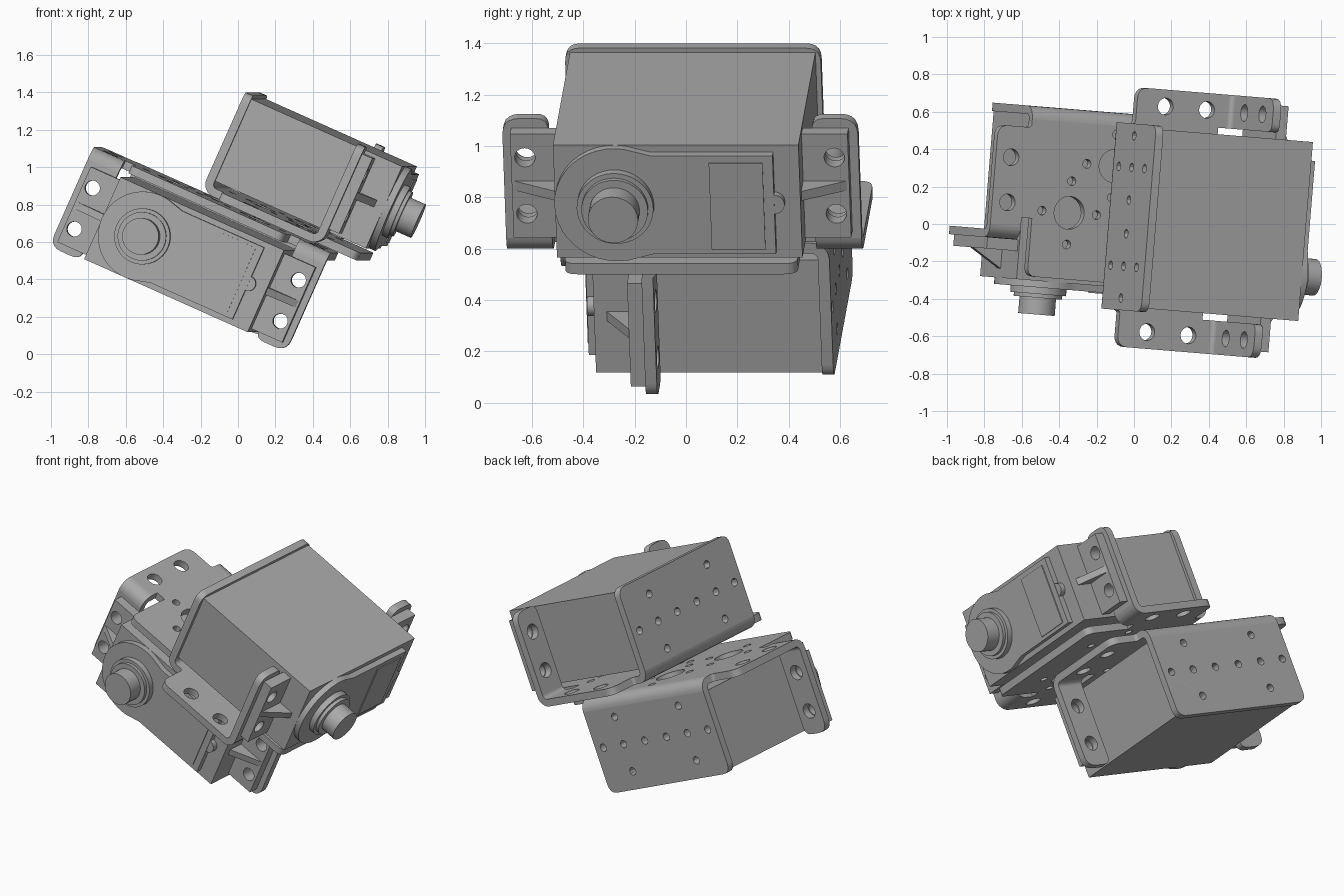
import bpy, bmesh, math
from mathutils import Matrix, Vector

cube = bpy.data.objects.get("Cube")
if cube:
    bpy.data.objects.remove(cube)

grey = bpy.data.materials.new("metal grey")
grey.use_nodes = True
grey.diffuse_color = (0.4, 0.4, 0.4, 1)
grey.node_tree.nodes["Principled BSDF"].inputs["Base Color"].default_value = (0.4, 0.4, 0.4, 1)

# Whole assembly is pitched and slightly turned
tilt = Matrix.Rotation(math.radians(-4.7), 4, 'Z') @ Matrix.Rotation(math.radians(24), 4, 'Y')


def frame(x_dir, d_dir, h_dir, origin):
    """Unit frame: long axis, shaft axis, height above the drilled plate."""
    m = Matrix((x_dir, d_dir, h_dir)).transposed().to_4x4()
    return tilt @ Matrix.Translation(origin) @ m


def circle(x, y, r, n=24):
    return [(x + r * math.cos(i * math.tau / n), y + r * math.sin(i * math.tau / n)) for i in range(n)]


def rounded(pts, seg=5):
    """Round each (x, y, radius) corner."""
    out = []
    for i, (x, y, r) in enumerate(pts):
        p = Vector((x, y))
        if not r:
            out.append((x, y))
            continue
        a = p + (Vector(pts[i - 1][:2]) - p).normalized() * r
        b = p + (Vector(pts[(i + 1) % len(pts)][:2]) - p).normalized() * r
        for k in range(seg + 1):
            t = k / seg
            out.append(tuple(a * (1 - t) ** 2 + p * 2 * t * (1 - t) + b * t * t))
    return out


def rect(x0, x1, y0, y1, r=0):
    return rounded([(x0, y0, r), (x1, y0, r), (x1, y1, r), (x0, y1, r)])


def mirrored(half):
    return half + [(-x, y, r) for x, y, r in reversed(half)]


def extrude(name, loops, lo, hi, axis, unit):
    """Fill the first loop, leave the others as holes, extrude from lo to hi."""
    cu = bpy.data.curves.new(name, 'CURVE')
    cu.dimensions, cu.fill_mode, cu.extrude = '2D', 'BOTH', (hi - lo) / 2
    for loop in loops:
        s = cu.splines.new('POLY')
        s.points.add(len(loop) - 1)
        s.use_cyclic_u = True
        for p, (x, y) in zip(s.points, loop):
            p.co = (x, y, 0, 1)
    tmp = bpy.data.objects.new("profile", cu)
    mesh = bpy.data.meshes.new_from_object(tmp)
    bpy.data.objects.remove(tmp)
    bpy.data.curves.remove(cu)
    mid = (lo + hi) / 2
    bm = bmesh.new()
    bm.from_mesh(mesh)
    bmesh.ops.remove_doubles(bm, verts=bm.verts, dist=0.0005)
    for v in bm.verts:
        a, b, c = v.co.x, v.co.y, v.co.z + mid
        v.co = unit @ Vector({'H': (a, b, c), 'D': (a, c, b), 'X': (c, a, b)}[axis])
    bmesh.ops.recalc_face_normals(bm, faces=bm.faces)
    for f in bm.faces:
        f.smooth = True
    bm.to_mesh(mesh)
    bm.free()
    mesh.set_sharp_from_angle(angle=math.radians(30))
    mesh.materials.clear()
    mesh.materials.append(grey)
    ob = bpy.data.objects.new(name, mesh)
    bpy.context.scene.collection.objects.link(ob)
    return ob


T = 0.045          # sheet thickness
BEND = 0.07        # outer bend radius
TOP = 0.58         # bracket height
EAR = 0.72         # outer face of the ears
MID = 0.32         # height of the servo centre line
SHAFT = -0.24      # shaft offset along the servo


def bend(name, d, side, x0, x1, unit):
    """Quarter-round sheet bend at depth d; side points into the sheet."""
    arc = [math.pi / 2 * k / 6 for k in range(7)]
    c = d + side * BEND
    ring = [(c - side * r * math.cos(a), BEND - r * math.sin(a))
            for r, seq in ((BEND, arc), (BEND - T, arc[::-1])) for a in seq]
    extrude(name, [ring], x0, x1, 'X', unit)


def bracket(tag, unit):
    # Drilled side plate with wings and a front tongue
    half = [(0.5, BEND, 0), (0.5, 0.115, 0.02), (0.695, 0.115, 0.06), (0.695, EAR - BEND, 0),
            (0.515, EAR - BEND, 0), (0.515, 0.6, 0), (0.455, 0.6, 0), (0.455, 0.91, 0.05)]
    holes = [circle(s * 0.605, d, 0.045) for s in (-1, 1) for d in (0.283, 0.525)]
    for x, d in ((SHAFT, 0.554), (0, 0.285), (-SHAFT, 0.554)):
        holes.append(circle(x, d, 0.088, 32))
        holes += [circle(x + dx, d + dd, 0.024, 12)
                  for dx, dd in ((0.16, 0), (-0.16, 0), (0, 0.17), (0, -0.17))]
    extrude(tag + "_side_plate", [rounded(mirrored(half))] + holes, 0, T, 'H', unit)
    # Back plate
    half = [(0.5, BEND, 0), (0.5, TOP, 0.06)]
    holes = [circle(s * x, 0.3, 0.024, 12) for s in (-1, 1) for x in (0.09, 0.265, 0.435)]
    holes += [circle(s * 0.265, 0.3 + h, 0.024, 12) for s in (-1, 1) for h in (-0.17, 0.17)]
    extrude(tag + "_back_plate", [rounded(mirrored(half))] + holes, 0, T, 'D', unit)
    bend(tag + "_back_bend", 0, 1, -0.5, 0.5, unit)
    # Mounting ears
    for s, side in ((-1, "right"), (1, "left")):
        ear = [(s * 0.515, BEND, 0), (s * 0.695, BEND, 0), (s * 0.695, TOP, 0.07), (s * 0.515, TOP, 0.05)]
        holes = [circle(s * 0.605, MID + h, 0.045) for h in (-0.12, 0.12)]
        extrude(f"{tag}_{side}_ear", [rounded(ear)] + holes, EAR - T, EAR, 'D', unit)
        bend(f"{tag}_{side}_ear_bend", EAR, -1, *sorted((s * 0.515, s * 0.695)), unit)


def servo(tag, unit):
    lo, hi = MID - 0.24, MID + 0.24
    extrude(tag + "_servo_body", [rect(-0.48, 0.48, lo, hi)], T, 0.93, 'D', unit)
    # Gear cover: round around the shaft, square at the far end
    n = 24
    cover = [(0.38, lo + 0.03), (0.38, hi - 0.03), (-0.1, hi - 0.03)]
    cover += [(SHAFT + 0.24 * math.cos(a), MID + 0.24 * math.sin(a))
              for a in (math.radians(70 + 220 * k / n) for k in range(n + 1))]
    cover += [(-0.1, lo + 0.03)]
    extrude(tag + "_gear_cover", [cover], 0.93, 0.965, 'D', unit)
    extrude(tag + "_cover_panel", [rect(0.13, 0.34, MID - 0.19, MID + 0.18)], 0.965, 0.971, 'D', unit)
    extrude(tag + "_cover_clip", [circle(0.38, MID, 0.04)], 0.93, 0.962, 'D', unit)
    # Output shaft and its collar
    extrude(tag + "_shaft_collar", [circle(SHAFT, MID, 0.15, 40)], 0.965, 1.0, 'D', unit)
    extrude(tag + "_collar_step", [circle(SHAFT, MID, 0.13, 40)], 1.0, 1.02, 'D', unit)
    extrude(tag + "_output_shaft", [circle(SHAFT, MID, 0.098, 40)], 1.02, 1.11, 'D', unit)
    # Screw flanges with a stiffening rib
    for s, side in ((-1, "right"), (1, "left")):
        x0, x1 = sorted((s * 0.48, s * 0.66))
        holes = [circle(s * 0.605, MID + h, 0.04) for h in (-0.12, 0.12)]
        extrude(f"{tag}_{side}_flange", [rect(x0, x1, lo + 0.02, hi - 0.02)] + holes,
                EAR, EAR + 0.06, 'D', unit)
        rib = [(s * 0.48, EAR + 0.06), (s * 0.65, EAR + 0.06), (s * 0.48, EAR + 0.16)]
        extrude(f"{tag}_{side}_rib", [rib], MID - 0.02, MID + 0.02, 'H', unit)


# Lower unit faces the front with its drilled plate up; upper unit sits on it, turned aside
units = {
    "lower": frame((1, 0, 0), (0, -1, 0), (0, 0, -1), (-0.455, 0.585, 0.70)),
    "upper": frame((0, 1, 0), (1, 0, 0), (0, 0, 1), (-0.50, 0.035, 0.73)),
}
for tag, unit in units.items():
    bracket(tag, unit)
    servo(tag, unit)
